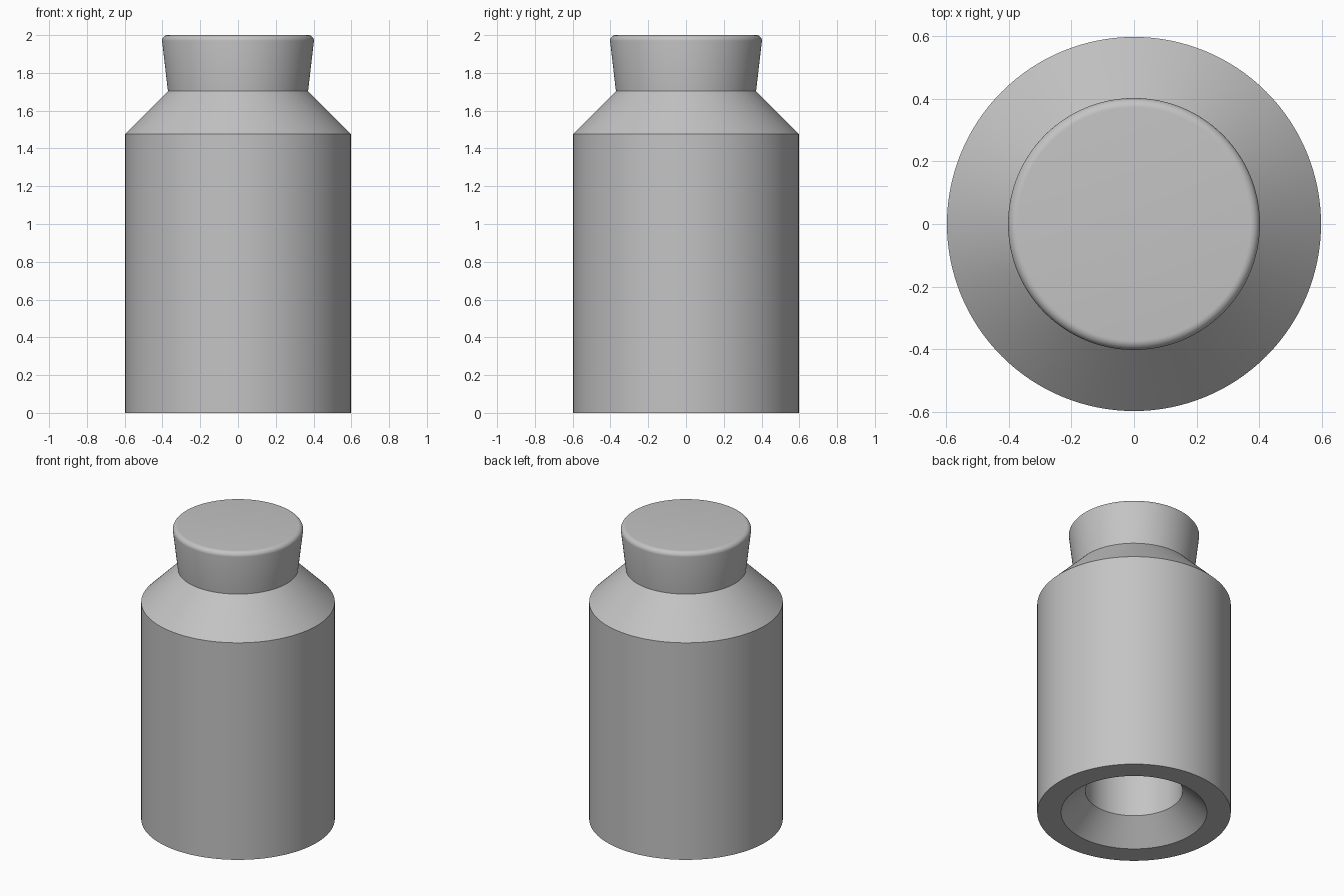
import bpy
import bmesh
import math

SEGMENTS = 128

cube = bpy.data.objects.get("Cube")
if cube:
    bpy.data.objects.remove(cube, do_unlink=True)

grey = bpy.data.materials.new("plain grey")
grey.use_nodes = True
colour = (0.55, 0.55, 0.55, 1)
grey.diffuse_color = colour
grey.node_tree.nodes["Principled BSDF"].inputs["Base Color"].default_value = colour


def lathe(name, profile):
    """Turn a profile of (radius, height) points around the z axis."""
    bm = bmesh.new()
    verts = [bm.verts.new((r, 0, z)) for r, z in profile]
    edges = [bm.edges.new(pair) for pair in zip(verts, verts[1:])]
    bmesh.ops.spin(bm, geom=verts + edges, cent=(0, 0, 0), axis=(0, 0, 1),
                   angle=math.tau, steps=SEGMENTS, use_merge=True)
    bmesh.ops.remove_doubles(bm, verts=bm.verts, dist=0.0001)
    bmesh.ops.recalc_face_normals(bm, faces=bm.faces)
    mesh = bpy.data.meshes.new(name)
    bm.to_mesh(mesh)
    bm.free()
    mesh.materials.append(grey)
    obj = bpy.data.objects.new(name, mesh)
    bpy.context.collection.objects.link(obj)
    bpy.ops.object.select_all(action="DESELECT")
    obj.select_set(True)
    bpy.context.view_layer.objects.active = obj
    bpy.ops.object.shade_smooth_by_angle(angle=math.radians(25))
    return obj


# Body: blind bore, countersunk mouth, straight wall, sloped shoulder
lathe("body", [(0, 1.25), (0.3, 1.25), (0.3, 0.15), (0.45, 0), (0.597, 0),
               (0.597, 1.477), (0.371, 1.703), (0, 1.703)])

# Cap: flared side with a rounded top edge
fillet = 0.03
rim = [(0.372 + fillet * math.cos(a), 2 - fillet + fillet * math.sin(a))
       for a in (math.radians(90 * i / 8) for i in range(9))]
lathe("cap", [(0, 1.703), (0.371, 1.703)] + rim + [(0, 2)])
